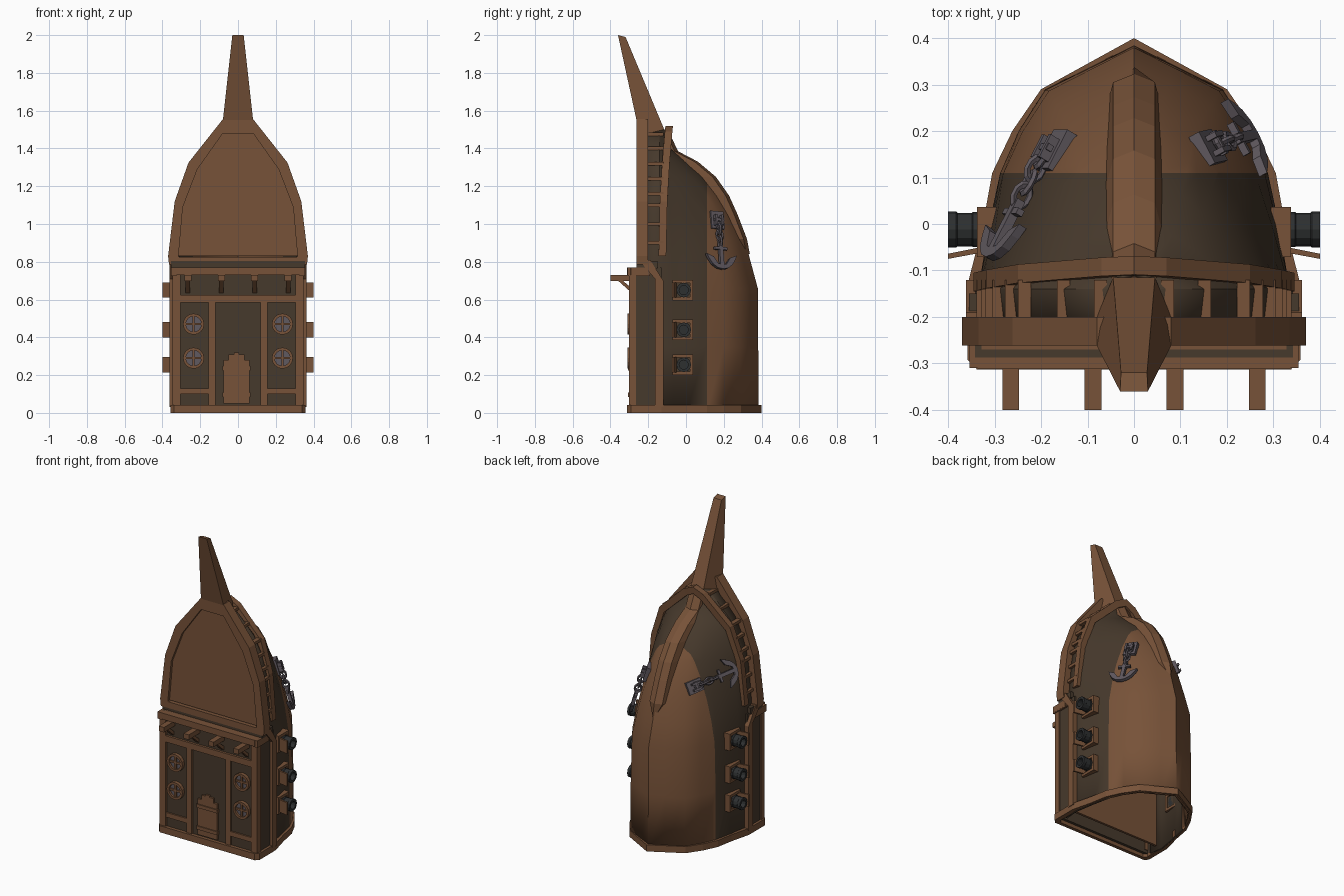
import bpy, bmesh, math
from mathutils import Matrix, Vector

if "Cube" in bpy.data.objects:
    bpy.data.objects.remove(bpy.data.objects["Cube"])

def mat(name, c):
    m = bpy.data.materials.new(name)
    m.diffuse_color = (*c, 1)
    m.use_nodes = True
    m.node_tree.nodes["Principled BSDF"].inputs["Base Color"].default_value = m.diffuse_color
    return m
WOOD = mat("warm_timber", (.185, .085, .040))
DARK = mat("dark_planks", (.062, .041, .025))
IRON = mat("grey_iron", (.118, .100, .115))
COAL = mat("cannon_black", (.027, .029, .030))
ID = Matrix.Identity(4)

def make(name, verts, faces, *mats, M=ID):
    me = bpy.data.meshes.new(name)
    me.from_pydata([M @ Vector(v) for v in verts], [], faces)
    bm = bmesh.new(); bm.from_mesh(me)
    bmesh.ops.recalc_face_normals(bm, faces=bm.faces)
    bm.to_mesh(me); bm.free()
    for m in mats:
        me.materials.append(m)
    o = bpy.data.objects.new(name, me)
    bpy.context.collection.objects.link(o)
    return o

def place(axis, p, q, d):
    return {'x': (d, p, q), 'y': (p, d, q), 'z': (p, q, d)}[axis]

def prism(name, pts, axis, a, b, m, M=ID):
    n = len(pts)
    v = [place(axis, p, q, d) for d in (a, b) for p, q in pts]
    f = [list(range(n)), list(range(n, 2 * n))]
    f += [(i, (i + 1) % n, (i + 1) % n + n, i + n) for i in range(n)]
    return make(name, v, f, m, M=M)

def box(name, x, y, z, m, M=ID):
    return prism(name, [(x[0], y[0]), (x[1], y[0]), (x[1], y[1]), (x[0], y[1])], 'z', z[0], z[1], m, M)

def ring(name, outer, inner, axis, a, b, m, closed=True):
    n = len(outer)
    v = [place(axis, *p, d) for pts, d in ((outer, a), (inner, a), (inner, b), (outer, b)) for p in pts]
    f = [(k * n + i, k * n + (i + 1) % n, (k + 1) % 4 * n + (i + 1) % n, (k + 1) % 4 * n + i)
         for k in range(4) for i in range(n if closed else n - 1)]
    if not closed:
        f += [[k * n + i for k in range(4)] for i in (0, n - 1)]
    return make(name, v, f, m)

def mirrored(half):
    return half + [(-x, z) for x, z in reversed(half) if x > 1e-6]

def lathe(name, prof, seg, m, M):
    # profile of (radius, x) turned about the local x axis
    v = [(x, r * math.cos(2 * math.pi * j / seg), r * math.sin(2 * math.pi * j / seg))
         for r, x in prof for j in range(seg)]
    f = [(i * seg + j, i * seg + (j + 1) % seg, (i + 1) * seg + (j + 1) % seg, (i + 1) * seg + j)
         for i in range(len(prof) - 1) for j in range(seg)]
    f += [list(range(seg)), list(range(len(v) - seg, len(v)))]
    return make(name, v, f, m, M=M)

def torus(name, R, r, m, M, seg=14, minor=6):
    bpy.ops.mesh.primitive_torus_add(major_radius=R, minor_radius=r, major_segments=seg, minor_segments=minor)
    o = bpy.context.object
    o.name = name
    o.data.materials.append(m)
    o.matrix_world = M

def lerp(t, table):
    for (a, u), (b, w) in zip(table, table[1:]):
        if t <= b:
            return u + (w - u) * max(0, (t - a) / (b - a))
    return table[-1][1]

# hull shape: depth, half width and pointedness by height; keel plank depth
BACK = [(0, .385), (.66, .38), (.92, .31), (1.05, .25), (1.15, .19), (1.25, .11), (1.34, .0), (1.41, -.085), (1.5, -.1)]
KEEL = [(.84, .335), (.92, .32), (1.05, .27), (1.15, .225), (1.25, .155), (1.33, .06), (1.385, -.045), (1.48, -.09)]
WIDE = [(0, .335), (.82, .335), (1.12, .305), (1.32, .235), (1.41, .15), (1.5, .05)]
POINT = [(0, 0), (.6, 0), (1.05, .42), (1.5, .5)]
PROF = [(0, 1), (.27, .93), (.476, .86), (.65, .74), (.82, .57), (1, 0)]
FRONT = -.14

def hull_x(t, z):
    k = lerp(z, POINT)
    return lerp(z, WIDE) * (lerp(t, PROF) * (1 - k) + (1 - t) * k)

def surface(s, y, z):
    return Vector((s * hull_x((y - FRONT) / (lerp(z, BACK) - FRONT), z), y, z))

levels = [0, .35, .66, .8, .92, 1.05, 1.15, 1.25, 1.34, 1.41, 1.5]
verts = []
for z in levels:
    half = [(hull_x(t, z), FRONT + t * (lerp(z, BACK) - FRONT)) for t in (0, .14, .27, .476, .65, .82, .92, 1)]
    half = [(max(lerp(z, WIDE) - .01, .03), -.23)] + half
    verts += [(x, y, z) for x, y in mirrored(half)]
n = len(verts) // len(levels)
faces = [(r * n + i, r * n + i + 1, (r + 1) * n + i + 1, (r + 1) * n + i)
         for r in range(len(levels) - 1) for i in range(n - 1)]
hull = make("hull", verts, faces, WOOD, DARK)
bm = bmesh.new(); bm.from_mesh(hull.data)
bmesh.ops.bisect_plane(bm, geom=bm.verts[:] + bm.edges[:] + bm.faces[:], plane_co=(0, .11, 0), plane_no=(0, 1, 0))
for f in bm.faces:   # dark planks forward, timber aft
    f.material_index = 0 if f.calc_center_median().y > .11 else 1
if sum(f.normal.y * f.calc_center_median().y + f.normal.x * f.calc_center_median().x for f in bm.faces) < 0:
    bmesh.ops.reverse_faces(bm, faces=bm.faces[:])
bm.to_mesh(hull.data); bm.free()
bpy.context.view_layer.objects.active = hull
hull.select_set(True)
bpy.ops.object.shade_smooth_by_angle(angle=math.radians(32))
hull.modifiers.new("thickness", 'SOLIDIFY').thickness = .012

# raised keel plank, pointed at its lower end
kz = [z for z, _ in KEEL]
kv = []
for z in kz:
    b, w = lerp(z, KEEL), .008 if z == kz[0] else .045
    kv += [(-w * 1.5, b - .1, z), (-w, b - .015, z), (0, b + .003, z), (w, b - .015, z), (w * 1.5, b - .1, z)]
kf = [(r * 5 + i, r * 5 + (i + 1) % 5, r * 5 + 5 + (i + 1) % 5, r * 5 + 5 + i) for r in range(len(kz) - 1) for i in range(5)]
make("keel_plank", kv, kf + [range(5), range(len(kv) - 5, len(kv))], WOOD)

# base trim around the footprint
foot = [(.338, -.313), (.358, -.292), (.358, -.13), (.325, 0), (.305, .11), (.262, .2), (.2, .29), (0, .4)]
inner = [(x * .92, y * .93) for x, y in foot]
ring("base_trim", mirrored(foot), mirrored(inner), 'z', 0, .042, WOOD)

# cabin walls, inner deck and top
box("cabin_front", (-.342, .342), (-.287, -.27), (.02, .77), DARK)
for s in (1, -1):
    box("cabin_side", sorted((s * .328, s * .342)), (-.28, -.13), (.02, .77), DARK)
    prism("side_post", [(-.165, .03), (-.12, .03), (-.12, .7), (-.19, .81), (-.25, .81), (-.165, .71)], 'x', s * .325, s * .362, WOOD)
    box("corner_post", sorted((s * .305, s * .348)), (-.302, -.265), (.04, .74), WOOD)
    box("door_post", sorted((s * .12, s * .155)), (-.3, -.28), (.04, .59), WOOD)
    box("low_beam", sorted((s * .15, s * .31)), (-.297, -.28), (.1, .13), WOOD)
    box("cap_side", sorted((s * .325, s * .354)), (-.31, -.19), (.725, .77), WOOD)
box("inner_deck", (-.325, .325), (-.19, -.175), (.03, .8), WOOD)
box("cross_beam", (-.342, .342), (-.302, -.28), (.585, .625), WOOD)
prism("cap_beam", mirrored([(.335, -.312), (.355, -.292), (.355, -.2)]), 'z', .73, .77, WOOD)
box("dark_sill", (-.355, .355), (-.262, -.15), (.765, .805), DARK)

# brackets under the cap
for x in (-.265, -.088, .088, .265):
    box("bracket_beam", (x - .018, x + .018), (-.4, -.28), (.698, .73), WOOD)
    prism("bracket_brace", [(-.36, .7), (-.335, .7), (-.287, .66), (-.287, .635)], 'x', x - .012, x + .012, WOOD)

# arched plank door
for i in range(5):
    x = (i - 2) * .028 - .008
    top = .32 - .01 * (i - 2) ** 2
    box("door_plank", (x - .0135, x + .0135), (-.299, -.28), (.05, top), WOOD)
for z in (.085, .225):
    box("door_strap", (-.082, .066), (-.306, -.28), (z, z + .022), WOOD)

# round windows
for s in (1, -1):
    for z in (.47, .29):
        c = Matrix.Translation((s * .235, -.29, z))
        circle = lambda r: [(s * .235 + r * math.cos(a * math.pi / 8), z + r * math.sin(a * math.pi / 8)) for a in range(16)]
        ring("window_ring", circle(.056), circle(.041), 'y', -.309, -.28, WOOD)
        prism("window_pane", circle(.044), 'y', -.294, -.286, IRON)
        box("window_bar", (-.006, .006), (-.014, .005), (-.045, .045), WOOD, c)
        box("window_bar", (-.045, .045), (-.013, .005), (-.006, .006), WOOD, c)

# upper rim, deck panel and prow
rim = [(.365, .785), (.37, .83), (.335, 1.12), (.262, 1.325), (.08, 1.555)]
rin = [(.31, .825), (.315, .83), (.292, 1.09), (.215, 1.29), (.08, 1.48)]
ring("upper_rim", mirrored(rim), mirrored(rin), 'y', -.262, -.2, WOOD)
prism("deck_panel", mirrored(rin[1:]), 'y', -.245, -.21, WOOD)
pv = [(s * w, y, z) for w, y, z in ((.08, -.262, 1.55), (.045, -.115, 1.5), (.028, -.32, 1.99), (.03, -.36, 2)) for s in (-1, 1)]
pv += [(-.08, -.2, 1.48), (.08, -.2, 1.48)]
make("prow", pv, [(0, 1, 7, 6), (6, 7, 5, 4), (4, 5, 3, 2), (2, 3, 9, 8), (8, 9, 1, 0), (0, 6, 4, 2, 8), (1, 9, 3, 5, 7)], WOOD)

# leaning hull rail with stanchions
ro = [(.345, .83), (.318, 1.12), (.25, 1.32), (.07, 1.49), (0, 1.52)]
ri = [(.312, .83), (.287, 1.1), (.22, 1.29), (.05, 1.45), (0, 1.475)]
rail = ring("hull_rail", mirrored(ro), mirrored(ri), 'y', -.145, -.105, WOOD, closed=False)
for v in rail.data.vertices:
    v.co.y += .035 * ((v.co.z - .83) / .68) ** 2
edge = [(z, x) for x, z in ro]
for s in (1, -1):
    for z in (.9, 1., 1.1, 1.16, 1.24, 1.32, 1.4, 1.475):
        x = s * (lerp(z, edge) - .014)
        box("stanchion", (x - .014, x + .014), (-.205, -.12), (z - .009, z + .009), WOOD)

# gun ports with open lids
for s in (1, -1):
    for z in (.65, .44, .255):
        sq = lambda h: [(-.017 + a * h, z + b * h) for a, b in ((-1, -1), (1, -1), (1, 1), (-1, 1))]
        ring("port_frame", sq(.054), sq(.037), 'x', s * .295, s * .338, WOOD)
        prism("port_back", sq(.04), 'x', s * .3, s * .322, DARK)
        prism("port_lid", [(s * .33, -.062), (s * .33, -.05), (s * .4, -.064), (s * .4, -.075)], 'z', z - .04, z + .04, WOOD)
        M = Matrix.Translation((0, -.012, z)) @ Matrix.Diagonal((s, 1, 1, 1))
        lathe("cannon", [(.036, .3), (.036, .335), (.038, .337), (.038, .347), (.036, .349), (.036, .38),
                         (.039, .383), (.039, .4), (.024, .4), (.024, .36)], 12, COAL, M)

# anchors hung on chains: local x runs along the chain, z points out of the hull
def anchor(s, start, end):
    a, b = surface(s, *start), surface(s, *end)
    mid = surface(s, (start[0] + end[0]) / 2, (start[1] + end[1]) / 2)
    u = (b - a).normalized()
    out = Vector((s * .8, .45, .35))
    nrm = (out - u * out.dot(u)).normalized()
    v = nrm.cross(u)
    lift = max(0, (mid - a).dot(nrm)) * .6 + .008
    M = Matrix.Translation(a + nrm * lift) @ Matrix((u, v, nrm)).transposed().to_4x4()
    box("anchor_plate", (-.045, .05), (-.038, .038), (-.02, .006), IRON, M)
    for w in (-.018, .018):
        box("plate_lug", (-.02, .035), (w - .006, w + .006), (0, .03), IRON, M)
    box("plate_pin", (0, .014), (-.028, .028), (.012, .026), IRON, M)
    for i in range(4):
        torus("chain_link", .018, .007, IRON, M @ Matrix.Translation((.025 + i * .033, 0, .016)) @
              Matrix.Rotation(i % 2 * math.pi / 2, 4, 'X') @ Matrix.Diagonal((1.4, 1, 1, 1)), 10, 5)
    box("anchor_shank", (.135, .265), (-.011, .011), (.006, .026), IRON, M)
    box("anchor_stock", (.158, .172), (-.038, .038), (.008, .024), IRON, M)
    arc = [math.radians(d) for d in range(-66, 67, 22)]
    pts = [(.19 + .09 * math.cos(t), .085 * math.sin(t)) for t in arc]
    pts += [(.2, .09), (.215, .05)] + [(.185 + .072 * math.cos(t), .066 * math.sin(t)) for t in reversed(arc[2:-2])]
    pts += [(.215, -.05), (.2, -.09)]
    prism("anchor_arms", pts, 'z', .006, .026, IRON, M)

anchor(1, (.16, 1.02), (.175, .80))
anchor(-1, (.155, 1.01), (-.06, 1.06))
